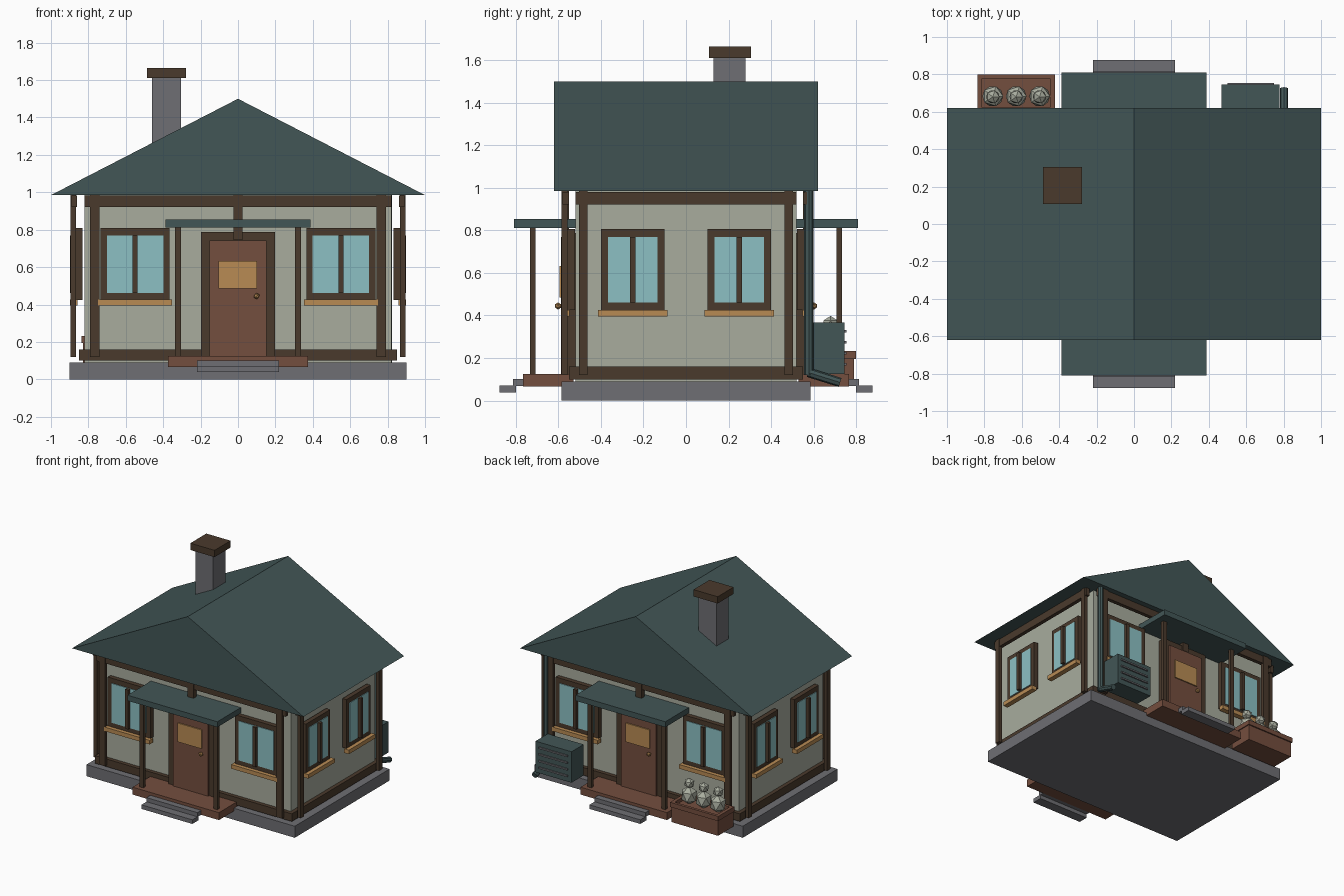
import bpy, bmesh, math
from mathutils import Vector

if "Cube" in bpy.data.objects:
    bpy.data.objects.remove(bpy.data.objects["Cube"])


def mat(name, r, g, b):
    lin = lambda c: ((c / 255 + 0.055) / 1.055) ** 2.4
    m = bpy.data.materials.new(name)
    m.diffuse_color = (lin(r), lin(g), lin(b), 1)
    m.use_nodes = True
    m.node_tree.nodes["Principled BSDF"].inputs["Base Color"].default_value = m.diffuse_color
    return m


PLASTER = mat("pale_plaster", 168, 172, 158)
TEAL = mat("dark_teal", 66, 86, 86)
TIMBER = mat("dark_timber", 74, 58, 44)
GLASS = mat("blue_glass", 140, 192, 196)
REDWOOD = mat("red_brown_wood", 116, 78, 62)
TAN = mat("tan_wood", 184, 139, 84)
STONE = mat("grey_stone", 110, 110, 115)


def finish(name, bm, material):
    bmesh.ops.recalc_face_normals(bm, faces=bm.faces)
    me = bpy.data.meshes.new(name)
    bm.to_mesh(me)
    bm.free()
    me.materials.append(material)
    ob = bpy.data.objects.new(name, me)
    bpy.context.collection.objects.link(ob)
    return ob


def box(name, x, y, z, material):
    """Box from three (low, high) ranges."""
    bm = bmesh.new()
    bmesh.ops.create_cube(bm, size=1)
    for v in bm.verts:
        v.co = [(a + b) / 2 + c * abs(b - a) for (a, b), c in zip((x, y, z), v.co)]
    return finish(name, bm, material)


def on_side(side, name, u, d, z, material):
    """Box on a house side: u runs along the wall, d is distance outward."""
    neg = lambda r: (-r[0], -r[1])
    x, y = {"front": (u, neg(d)), "back": (neg(u), d),
            "right": (d, u), "left": (neg(d), neg(u))}[side]
    return box(f"{side}_{name}", x, y, z, material)


def ball(name, pos, r, material, sub=1, stretch=1):
    bm = bmesh.new()
    bmesh.ops.create_icosphere(bm, subdivisions=sub, radius=r)
    for v in bm.verts:
        v.co = Vector(pos) + Vector((v.co.x, v.co.y, v.co.z * stretch))
    return finish(name, bm, material)


def rod(name, a, b, r, material, sides=8):
    a, b = Vector(a), Vector(b)
    bm = bmesh.new()
    bmesh.ops.create_cone(bm, cap_ends=True, segments=sides, radius1=r, radius2=r,
                          depth=(b - a).length)
    rot = (b - a).to_track_quat('Z', 'Y')
    for v in bm.verts:
        v.co = rot @ v.co + (a + b) / 2
    return finish(name, bm, material)


# Foundation and walls
box("foundation", (-0.9, 0.9), (-0.585, 0.585), (0, 0.09), STONE)
box("walls", (-0.82, 0.82), (-0.52, 0.52), (0.085, 0.99), PLASTER)
box("bottom_plate", (-0.85, 0.85), (-0.55, 0.55), (0.1, 0.16), TIMBER)

# Gable roof: triangular profile run along y
bm = bmesh.new()
ends = [[bm.verts.new((x, y, z)) for x, z in ((-1, 0.985), (1, 0.985), (0, 1.5))]
        for y in (-0.62, 0.62)]
for e in ends:
    bm.faces.new(e)
for i in range(3):
    j = (i + 1) % 3
    bm.faces.new((ends[0][i], ends[0][j], ends[1][j], ends[1][i]))
finish("roof", bm, TEAL)

# Chimney
box("chimney", (-0.46, -0.305), (0.13, 0.28), (1.1, 1.62), STONE)
box("chimney_cap", (-0.487, -0.278), (0.108, 0.305), (1.612, 1.665), TIMBER)


def window(side, c, w, base):
    """Framed window with mullion and sill; w is half the frame width."""
    g = w - 0.034
    on_side(side, "window_frame", (c - w, c + w), (base - 0.01, base + 0.025), (0.425, 0.808), TIMBER)
    on_side(side, "window_glass", (c - g, c + g), (base + 0.02, base + 0.03), (0.462, 0.77), GLASS)
    on_side(side, "window_mullion", (c - 0.013, c + 0.013), (base + 0.02, base + 0.055), (0.462, 0.77), TIMBER)
    on_side(side, "window_sill", (c - w - 0.013, c + w + 0.013), (base + 0.015, base + 0.055), (0.395, 0.427), TAN)


# Timber framing and windows on all four sides
for side, base, half, posts, win, w in (
        ("front", 0.533, 0.82, (-0.765, 0.765), 0.55, 0.185),
        ("back", 0.533, 0.82, (-0.765, 0.765), 0.55, 0.185),
        ("right", 0.842, 0.52, (-0.484, 0.484), 0.25, 0.15),
        ("left", 0.842, 0.52, (-0.484, 0.484), 0.25, 0.15)):
    pw = 0.025 if half > 0.6 else 0.02
    on_side(side, "top_beam", (-half, half), (base + 0.018, base + 0.048), (0.922, 0.982), TIMBER)
    for p in posts:
        on_side(side, "wall_post", (p - pw, p + pw), (base + 0.025, base + 0.053), (0.12, 0.99), TIMBER)
    for c in (-win, win):
        window(side, c, w, base)

# Doors, porches and steps at front and back
for side in ("front", "back"):
    on_side(side, "post_over_door", (-0.025, 0.025), (0.55, 0.586), (0.745, 0.99), TIMBER)
    on_side(side, "door_frame", (-0.197, 0.197), (0.52, 0.575), (0.12, 0.788), TIMBER)
    on_side(side, "door", (-0.152, 0.152), (0.53, 0.587), (0.12, 0.742), REDWOOD)
    on_side(side, "door_panel", (-0.105, 0.102), (0.58, 0.596), (0.485, 0.632), TAN)
    knob = (0.1, -0.602, 0.445) if side == "front" else (-0.1, 0.602, 0.445)
    ball(side + "_door_knob", knob, 0.017, TAN)
    on_side(side, "porch_deck", (-0.373, 0.373), (0.53, 0.768), (0.067, 0.125), REDWOOD)
    on_side(side, "upper_step", (-0.22, 0.22), (0.74, 0.815), (0.068, 0.102), STONE)
    on_side(side, "lower_step", (-0.22, 0.22), (0.8, 0.878), (0.038, 0.07), STONE)
    on_side(side, "porch_roof", (-0.388, 0.388), (0.52, 0.81), (0.812, 0.855), TEAL)
    for c in (-0.32, 0.32):
        on_side(side, "porch_post", (c - 0.016, c + 0.016), (0.709, 0.735), (0.12, 0.82), TIMBER)

# Cooling unit with slats on the back wall
box("cooling_unit", (0.468, 0.778), (0.595, 0.745), (0.125, 0.367), TEAL)
for i in range(4):
    z = 0.17 + i * 0.052
    box("cooling_unit_slat", (0.5, 0.748), (0.74, 0.755), (z - 0.006, z + 0.006), STONE)

# Downpipe with angled outlet
rod("downpipe", (0.802, 0.578, 0.12), (0.802, 0.578, 0.99), 0.022, TEAL)
rod("downpipe_outlet", (0.802, 0.575, 0.132), (0.802, 0.725, 0.085), 0.022, TEAL)

# Planter box: floor block with a raised rim
box("planter_box", (-0.83, -0.43), (0.6, 0.79), (0.075, 0.205), REDWOOD)
for x in ((-0.838, -0.812), (-0.448, -0.422)):
    box("planter_rim_end", x, (0.6, 0.8), (0.195, 0.232), REDWOOD)
for y in ((0.6, 0.622), (0.778, 0.8)):
    box("planter_rim_side", (-0.838, -0.422), y, (0.195, 0.232), REDWOOD)

# Three faceted plants
for x in (-0.755, -0.63, -0.505):
    ball("plant_body", (x, 0.683, 0.265), 0.062, PLASTER, 1, 1.15)
    ball("plant_head", (x, 0.68, 0.358), 0.04, PLASTER)
